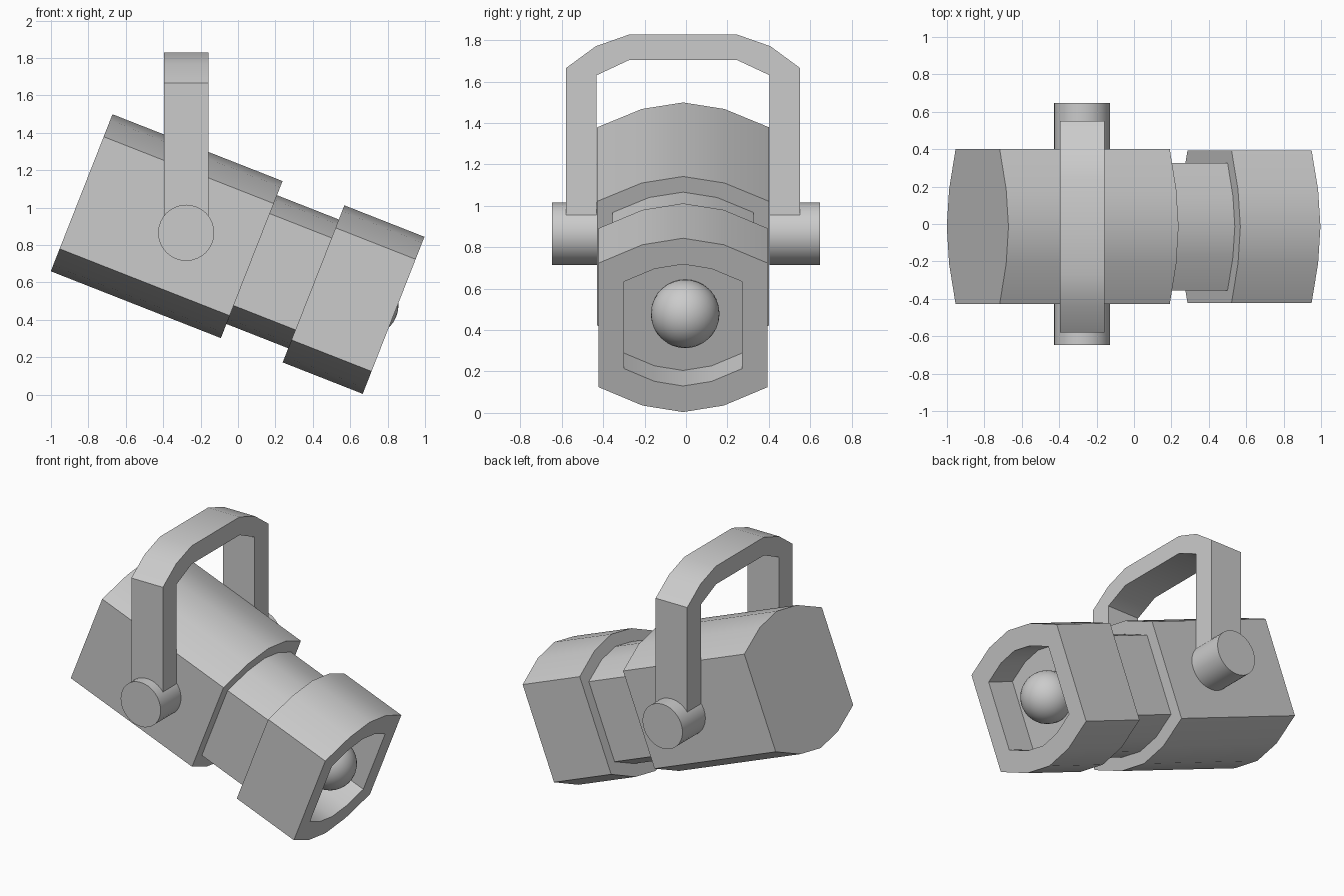
import bpy, bmesh, math
from mathutils import Matrix

if "Cube" in bpy.data.objects:
    bpy.data.objects.remove(bpy.data.objects["Cube"])

CY = -0.014  # side-to-side centre of the lamp
TILT = Matrix.Translation((-0.836, CY, 1.079)) @ Matrix.Rotation(math.radians(21.45), 4, 'Y')

# upper half of the barrel cross-section (y, height); the lower half is its mirror
HALF = [(-0.415, 0.322), (-0.2, 0.417), (0, 0.451), (0.2, 0.417), (0.415, 0.322)]
SECTION = HALF + [(y, -z) for y, z in reversed(HALF)]


def finish(name, bm, smooth_angle=30):
    bmesh.ops.recalc_face_normals(bm, faces=bm.faces)
    mesh = bpy.data.meshes.new(name)
    bm.to_mesh(mesh)
    bm.free()
    ob = bpy.data.objects.new(name, mesh)
    bpy.context.collection.objects.link(ob)
    bpy.ops.object.select_all(action='DESELECT')
    ob.select_set(True)
    bpy.context.view_layer.objects.active = ob
    bpy.ops.object.shade_smooth_by_angle(angle=math.radians(smooth_angle))
    return ob


def barrel(name, rings, width=1.0):
    """Loft the section through (distance along axis, scale) rings, capped at both ends."""
    bm = bmesh.new()
    loops = [[bm.verts.new((s, y * k * width, z * k)) for y, z in SECTION] for s, k in rings]
    n = len(SECTION)
    for a, b in zip(loops, loops[1:]):
        for i in range(n):
            j = (i + 1) % n
            bm.faces.new((a[i], a[j], b[j], b[i]))
    bm.faces.new(loops[0])
    bm.faces.new(loops[-1])
    bm.transform(TILT)
    return finish(name, bm)


# lamp barrels; the front one has a recessed opening
barrel("housing", [(0, 1), (0.977, 1)])
barrel("neck", [(0.977, 0.82), (1.332, 0.82)])
barrel("front_barrel", [(1.332, 1), (1.792, 1), (1.792, 0.7), (1.587, 0.7)], 0.982)

# bulb
bm = bmesh.new()
bmesh.ops.create_uvsphere(bm, u_segments=32, v_segments=16, radius=0.166)
bm.transform(TILT @ Matrix.Translation((1.642, 0.01, 0)) @ Matrix.Rotation(math.pi / 2, 4, 'Y'))
finish("bulb", bm)

# yoke: bent strap profile extruded along x
outer = [(0.565, 0.865), (0.565, 1.665), (0.422, 1.77), (0.257, 1.828)]
inner = [(0.257, 1.705), (0.418, 1.63), (0.418, 0.865)]
right = outer + inner
bm = bmesh.new()
pairs = [(outer[0], inner[2]), (outer[1], inner[1]), (outer[3], inner[0])]
path = outer + [(-y, z) for y, z in reversed(outer)] + [(-y, z) for y, z in reversed(inner)] + inner
face = bm.faces.new([bm.verts.new((-0.395, y + CY, z)) for y, z in path])
ext = bmesh.ops.extrude_face_region(bm, geom=[face], use_keep_orig=True)
bmesh.ops.translate(bm, vec=(0.237, 0, 0),
                    verts=[v for v in ext['geom'] if isinstance(v, bmesh.types.BMVert)])
finish("yoke", bm)

# pivot knobs on both sides
for side, label in ((-1, "front"), (1, "back")):
    bm = bmesh.new()
    bmesh.ops.create_cone(bm, cap_ends=True, segments=32, radius1=0.15, radius2=0.15, depth=0.245)
    bm.transform(Matrix.Translation((-0.277, side * 0.5245, 0.865)) @ Matrix.Rotation(math.pi / 2, 4, 'X'))
    finish(label + "_pivot_knob", bm)
